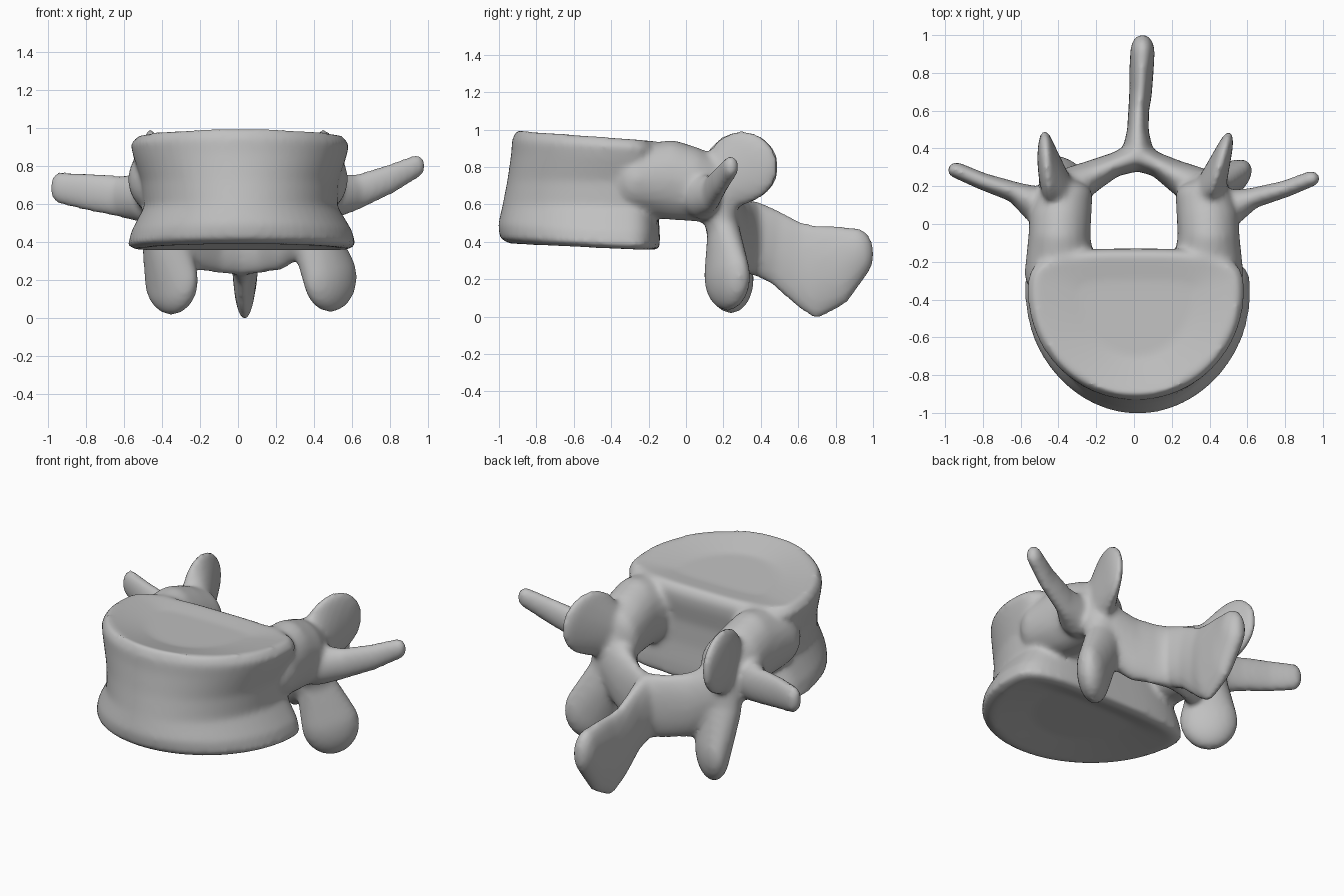
import bpy, bmesh, math
from mathutils import Vector, Matrix

cube = bpy.data.objects.get("Cube")
if cube:
    bpy.data.objects.remove(cube)

bone = bpy.data.materials.new("bone grey")
bone.use_nodes = True
bone.diffuse_color = (0.53, 0.53, 0.53, 1)
bone.node_tree.nodes["Principled BSDF"].inputs["Base Color"].default_value = (0.53, 0.53, 0.53, 1)

bm = bmesh.new()


def ellipsoid_points(centre, radii, yaw=0):
    """Points on an ellipsoid turned about z by yaw degrees."""
    turn = Matrix.Rotation(math.radians(yaw), 3, "Z")
    ball = bmesh.new()
    bmesh.ops.create_icosphere(ball, subdivisions=3, radius=1)
    pts = [turn @ Vector(a * r for a, r in zip(v.co, radii)) + Vector(centre) for v in ball.verts]
    ball.free()
    return pts


def limb(*knots):
    """Chain of convex hulls, each joining two neighbouring ellipsoids."""
    for a, b in zip(knots, knots[1:]):
        verts = [bm.verts.new(p) for p in ellipsoid_points(*a) + ellipsoid_points(*b)]
        out = bmesh.ops.convex_hull(bm, input=verts)
        loose = {g for g in out["geom_interior"] + out["geom_unused"] if isinstance(g, bmesh.types.BMVert)}
        bmesh.ops.delete(bm, geom=list(loose), context="VERTS")


def body_ring(cx, half_width, front, back, z_front, z_back, n=64):
    """D-shaped outline: round in front, flattened behind, tilted from front to back."""
    mid, ring = -0.36, []
    for i in range(n):
        c, s = math.cos(2 * math.pi * i / n), math.sin(2 * math.pi * i / n)
        if s < 0:
            x, y = c, mid - (mid - front) * -s
        else:
            x, y = math.copysign(abs(c) ** 0.6, c), mid + (back - mid) * s ** 0.6
        t = (y + 1) / 0.85
        ring.append(bm.verts.new((cx + half_width * x, y, z_front + (z_back - z_front) * t)))
    return ring


# Vertebral body: waisted drum with dished end plates
rings = [body_ring(*r) for r in (
    (0.02, 0.30, -0.72, -0.30, 0.42, 0.39),
    (0.02, 0.55, -0.94, -0.18, 0.39, 0.35),
    (0.02, 0.60, -0.995, -0.14, 0.42, 0.37),
    (0.02, 0.58, -1.005, -0.14, 0.49, 0.45),
    (0.015, 0.51, -0.98, -0.15, 0.60, 0.58),
    (0.01, 0.52, -0.955, -0.15, 0.73, 0.72),
    (0.01, 0.56, -0.935, -0.13, 0.87, 0.84),
    (0.01, 0.575, -0.93, -0.13, 0.95, 0.90),
    (0.01, 0.54, -0.905, -0.16, 1.005, 0.94),
    (0.01, 0.30, -0.70, -0.30, 0.95, 0.92))]
for low, high in zip(rings, rings[1:]):
    for i in range(len(low)):
        j = (i + 1) % len(low)
        bm.faces.new((low[i], low[j], high[j], high[i]))
bm.faces.new(rings[0][::-1])
bm.faces.new(rings[-1])

for s in (-1, 1):
    left = s > 0
    # Pedicle, flared where it meets the body
    limb(((s * 0.39, -0.26, 0.73), (0.19, 0.16, 0.19)),
         ((s * 0.395, -0.07, 0.73), (0.165, 0.10, 0.215)),
         ((s * 0.39, 0.04, 0.71), (0.165, 0.10, 0.20)),
         ((s * 0.37, 0.15, 0.68), (0.15, 0.09, 0.18)))
    # Superior articular process: upright blade
    blade = 17 if left else -4
    x = 0.45 if left else -0.46
    limb(((s * 0.39, 0.15, 0.70), (0.09, 0.09, 0.17)),
         ((x, 0.30, 0.80), (0.05, 0.20, 0.195), -blade))
    # Pars and inferior articular process: drooping oval plate
    x, y, z = (0.485, 0.22, 0.215) if left else (-0.35, 0.24, 0.20)
    limb(((s * 0.38, 0.17, 0.64), (0.12, 0.10, 0.14)),
         ((s * 0.39, 0.20, 0.46), (0.12, 0.085, 0.13)),
         ((x, y, z), (0.165, 0.09, 0.185), s * 38))
    # Lamina, curving around the canal
    limb(((s * 0.33, 0.20, 0.52), (0.12, 0.10, 0.19)),
         ((s * 0.22, 0.255, 0.45), (0.07, 0.085, 0.20)),
         ((s * 0.11 + 0.01, 0.315, 0.43), (0.05, 0.065, 0.195)),
         ((0.02, 0.36, 0.42), (0.07, 0.08, 0.20)))

# Transverse processes
limb(((0.48, 0.08, 0.64), (0.12, 0.10, 0.12)),
     ((0.62, 0.135, 0.66), (0.06, 0.055, 0.095)),
     ((0.80, 0.185, 0.73), (0.05, 0.045, 0.08)),
     ((0.94, 0.24, 0.80), (0.045, 0.042, 0.062)))
limb(((-0.48, 0.09, 0.63), (0.12, 0.10, 0.13)),
     ((-0.62, 0.165, 0.64), (0.06, 0.055, 0.11)),
     ((-0.80, 0.225, 0.665), (0.05, 0.045, 0.10)),
     ((-0.94, 0.285, 0.685), (0.048, 0.042, 0.085)))

# Spinous process: deepening plate with a thick rounded end
limb(((0.02, 0.37, 0.42), (0.085, 0.08, 0.20)),
     ((0.02, 0.48, 0.37), (0.058, 0.08, 0.205)),
     ((0.025, 0.61, 0.275), (0.055, 0.08, 0.23)),
     ((0.035, 0.70, 0.24), (0.06, 0.12, 0.25)),
     ((0.04, 0.82, 0.27), (0.065, 0.10, 0.215)),
     ((0.045, 0.91, 0.335), (0.065, 0.095, 0.14)))

# Fuse every part into one soft bone surface
bmesh.ops.recalc_face_normals(bm, faces=bm.faces)
mesh = bpy.data.meshes.new("vertebra")
bm.to_mesh(mesh)
bm.free()
mesh.materials.append(bone)
vertebra = bpy.data.objects.new("vertebra", mesh)
bpy.context.collection.objects.link(vertebra)
fuse = vertebra.modifiers.new("fuse", "REMESH")
fuse.mode = "VOXEL"
fuse.voxel_size = 0.016
fuse.use_smooth_shade = True
soften = vertebra.modifiers.new("soften", "SMOOTH")
soften.factor = 0.5
soften.iterations = 10
